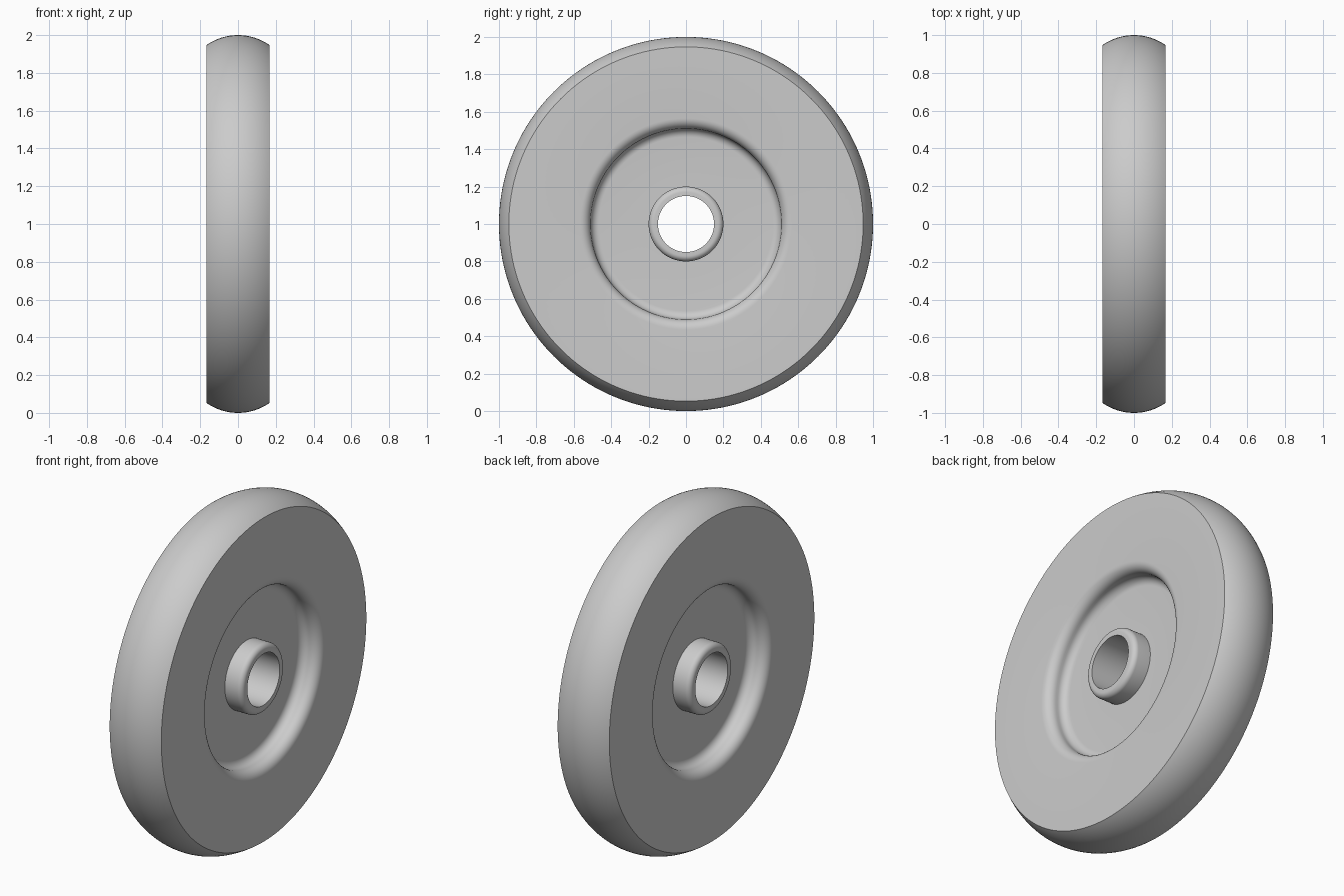
import bpy, bmesh
from math import sin, cos, pi, asin, radians

if "Cube" in bpy.data.objects:
    bpy.data.objects.remove(bpy.data.objects["Cube"])

SEGMENTS = 160
W = 0.167        # half width
FLOOR = 0.055    # half thickness of the recessed web


def arc(cx, cr, rad, a0, a1, n=8):
    """Arc points (x, radius) around (cx, cr)."""
    return [(cx + rad * cos(a0 + (a1 - a0) * i / n),
             cr + rad * sin(a0 + (a1 - a0) * i / n)) for i in range(n + 1)]


# half profile from bore to tread crown, as (x, radius)
half = [(0, 0.15), (W - 0.002, 0.15)]
half += arc(W - 0.032, 0.17, 0.03, 0, pi / 2)                # rounded hub end
half += [(FLOOR, 0.20)]
half += arc(FLOOR + 0.045, 0.465, 0.045, pi, pi / 2)         # recess floor fillet
half += arc(W - 0.055, 0.565, 0.055, -pi / 2, 0)             # recess lip
R = 0.29                                                     # crowned tread
half += arc(0, 1 - R, R, pi / 2 - asin(W / R), pi / 2, 14)

# mirror the profile across x = 0
profile = half + [(-x, r) for x, r in half[-2:0:-1]]

# revolve the closed profile around the axle
bm = bmesh.new()
rings = []
for s in range(SEGMENTS):
    a = 2 * pi * s / SEGMENTS
    rings.append([bm.verts.new((x, r * cos(a), 1 + r * sin(a))) for x, r in profile])
n = len(profile)
for s in range(SEGMENTS):
    p, q = rings[s], rings[(s + 1) % SEGMENTS]
    for i in range(n):
        j = (i + 1) % n
        bm.faces.new((p[i], p[j], q[j], q[i]))
bmesh.ops.remove_doubles(bm, verts=bm.verts, dist=1e-5)
bmesh.ops.recalc_face_normals(bm, faces=bm.faces)
mesh = bpy.data.meshes.new("wheel")
bm.to_mesh(mesh)
bm.free()

wheel = bpy.data.objects.new("wheel", mesh)
bpy.context.collection.objects.link(wheel)
bpy.context.view_layer.objects.active = wheel
wheel.select_set(True)
bpy.ops.object.shade_smooth_by_angle(angle=radians(28))
